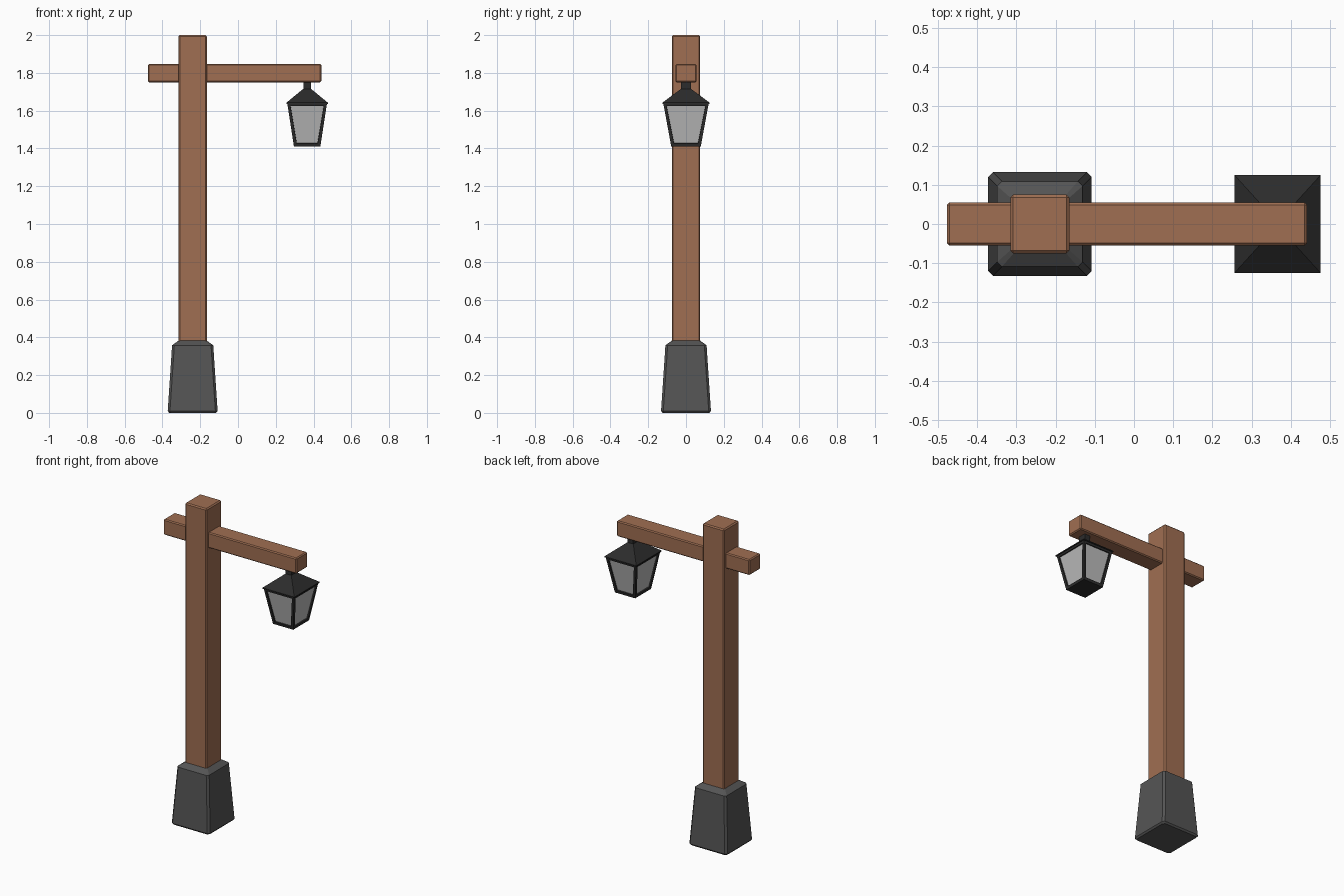
import bpy, bmesh
from mathutils import Vector

if "Cube" in bpy.data.objects:
    bpy.data.objects.remove(bpy.data.objects["Cube"])


def material(name, rgb):
    m = bpy.data.materials.new(name)
    m.diffuse_color = (*rgb, 1)
    m.use_nodes = True
    m.node_tree.nodes["Principled BSDF"].inputs["Base Color"].default_value = m.diffuse_color
    return m


WOOD = material("brown wood", (0.35, 0.157, 0.084))
STONE = material("dark grey stone", (0.09, 0.09, 0.09))
IRON = material("black iron", (0.025, 0.025, 0.025))
GLASS = material("pale grey glass", (0.5, 0.5, 0.5))


def finish(bm, name, mats):
    bmesh.ops.recalc_face_normals(bm, faces=bm.faces)
    me = bpy.data.meshes.new(name)
    bm.to_mesh(me)
    bm.free()
    for m in mats:
        me.materials.append(m)
    ob = bpy.data.objects.new(name, me)
    bpy.context.collection.objects.link(ob)
    return ob


def beam(name, lo, hi, bevel, mat):
    """Box between two corners with small chamfered edges."""
    lo, hi = Vector(lo), Vector(hi)
    bm = bmesh.new()
    bmesh.ops.create_cube(bm, size=1)
    for v in bm.verts:
        v.co = (lo + hi) / 2 + v.co * (hi - lo)
    bmesh.ops.bevel(bm, geom=bm.edges[:], offset=bevel, segments=1, affect='EDGES')
    return finish(bm, name, [mat])


def stack(bm, cx, rings):
    """Loft rectangles (z, half x, half y, corner chamfer) and cap the ends."""
    loops = []
    for z, a, b, c in rings:
        if c:
            pts = [(a, c - b), (a, b - c), (a - c, b), (c - a, b),
                   (-a, b - c), (-a, c - b), (c - a, -b), (a - c, -b)]
        else:
            pts = [(a, -b), (a, b), (-a, b), (-a, -b)]
        loops.append([bm.verts.new((cx + x, y, z)) for x, y in pts])
    sides = []
    for p, q in zip(loops, loops[1:]):
        n = len(p)
        sides += [bm.faces.new((p[i], p[(i + 1) % n], q[(i + 1) % n], q[i])) for i in range(n)]
    bm.faces.new(loops[0][::-1])
    bm.faces.new(loops[-1])
    return sides


PX, LX = -0.24, 0.366  # post and lantern centres

# Tapered stone foot
bm = bmesh.new()
stack(bm, PX, [(0, 0.124, 0.124, 0.012), (0.01, 0.132, 0.132, 0.012),
               (0.358, 0.109, 0.109, 0.012), (0.383, 0.074, 0.074, 0.008)])
finish(bm, "stone_base", [STONE])

# Wooden post and cross arm
beam("post", (PX - 0.075, -0.075, 0.36), (PX + 0.075, 0.075, 2.0), 0.007, WOOD)
beam("cross_arm", (-0.477, -0.055, 1.75), (0.441, 0.055, 1.847), 0.006, WOOD)

# Lantern roof and hanger
bm = bmesh.new()
stack(bm, LX, [(1.636, 0.110, 0.125, 0), (1.642, 0.110, 0.125, 0),
               (1.716, 0.020, 0.026, 0), (1.755, 0.020, 0.026, 0)])
finish(bm, "lantern_roof", [IRON])

# Lantern body with recessed glass on each side
bm = bmesh.new()
sides = stack(bm, LX, [(1.41, 0.070, 0.078, 0), (1.638, 0.105, 0.120, 0)])
bm.normal_update()
bmesh.ops.inset_individual(bm, faces=sides, thickness=0.022, depth=0)
bmesh.ops.inset_individual(bm, faces=sides, thickness=0.001, depth=-0.008)
for f in sides:
    f.material_index = 1
finish(bm, "lantern_body", [IRON, GLASS])
